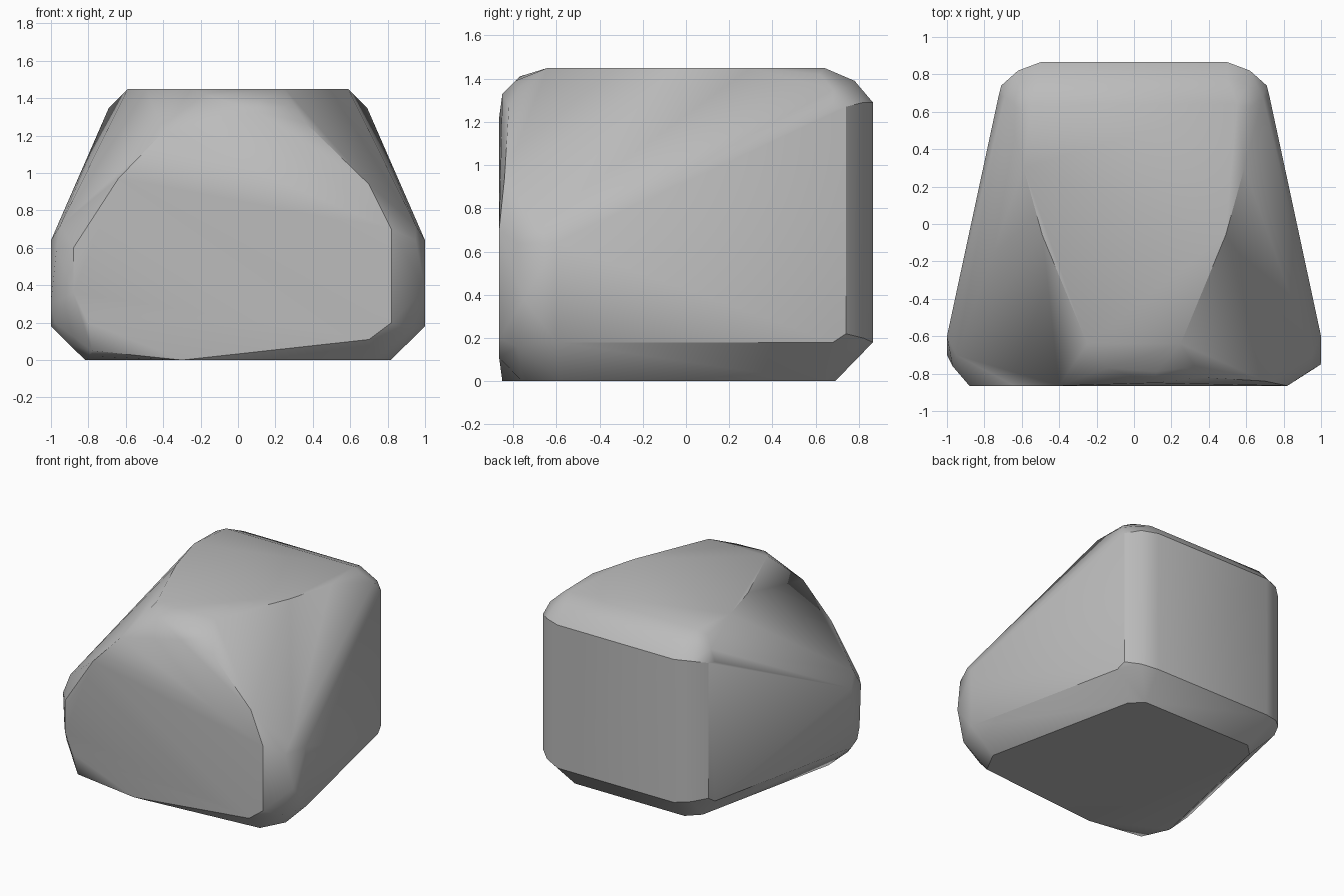
import bpy
import bmesh
import math

default_cube = bpy.data.objects.get("Cube")
if default_cube:
    bpy.data.objects.remove(default_cube, do_unlink=True)


def flat_material(name, colour):
    material = bpy.data.materials.new(name)
    material.use_nodes = True
    material.diffuse_color = colour
    shader = next(n for n in material.node_tree.nodes if n.type == "BSDF_PRINCIPLED")
    shader.inputs["Base Color"].default_value = colour
    return material


def both_sides(points):
    """Return the points together with their mirror images in x."""
    return points + [(-x, y, z) for x, y, z in points]


def flank(y):
    """Half width of the tapering flanks at a given depth."""
    return 1 - 0.215 * (y + 0.6)


def hull_object(name, points, material):
    mesh = bpy.data.meshes.new(name)
    bm = bmesh.new()
    for point in points:
        bm.verts.new(point)
    hull = bmesh.ops.convex_hull(bm, input=bm.verts)
    unused = {v for v in hull["geom_interior"] + hull["geom_unused"]
              if isinstance(v, bmesh.types.BMVert)}
    bmesh.ops.delete(bm, geom=list(unused), context="VERTS")
    # Merge nearly coplanar triangles into broad facets
    bmesh.ops.dissolve_limit(bm, angle_limit=math.radians(2),
                             verts=bm.verts, edges=bm.edges)
    bmesh.ops.recalc_face_normals(bm, faces=bm.faces)
    bm.to_mesh(mesh)
    bm.free()
    rock = bpy.data.objects.new(name, mesh)
    bpy.context.collection.objects.link(rock)
    mesh.materials.append(material)
    return rock


TOP, BACK, FRONT = 1.45, 0.865, -0.865

# Underside and the chamfer rising to the flanks
base = both_sides([(flank(y) - 0.18, y, 0) for y in (-0.58, 0.6)]
                  + [(0.47, 0.69, 0)])
base += [(-0.78, -0.74, 0.02), (-0.3, -0.85, 0), (0.72, -0.76, 0)]

# Flanks, with a sloping shoulder that climbs towards the back
flanks = both_sides([(flank(y), y, z) for y, z in
                     ((-0.6, 0.18), (-0.6, 0.64), (0.68, 0.18), (0.68, 1.26))])
shoulder = both_sides([(0.95, -0.7, 0.72), (0.69, 0.68, 1.35), (0.62, 0.62, 1.42)])

# Rounded back wall
back = both_sides([(0.5, BACK, 0.18), (0.5, BACK, 1.29), (0.62, 0.82, 0.2),
                   (0.62, 0.82, 1.29), (0.71, 0.74, 0.22), (0.71, 0.74, 1.27),
                   (0.5, 0.78, 1.39), (0.61, 0.75, 1.36)])

# Flat top narrowing to the front
crown = both_sides([(0.55, 0.64, TOP), (0.59, 0.3, TOP), (0.49, -0.06, TOP),
                    (0.25, -0.64, TOP)])
crown += [(-0.14, -0.77, 1.41), (0.12, -0.79, 1.39), (0.27, -0.77, 1.36)]

# Front facet, uneven from side to side
front = [(-0.4, FRONT, 1.22), (-0.64, FRONT, 0.97), (-0.88, FRONT, 0.6),
         (-0.88, FRONT, 0.36), (-0.8, FRONT, 0.2), (-0.78, -0.85, 0.05),
         (0.7, FRONT, 0.11), (0.82, FRONT, 0.2), (0.82, FRONT, 0.7),
         (0.7, -0.84, 0.94), (0.36, -0.82, 1.27), (0.1, -0.85, 1.33)]
corners = [(-1, -0.7, 0.3), (-0.97, -0.76, 0.6), (-0.98, -0.7, 0.2),
           (-0.9, -0.7, 0.08), (1, -0.75, 0.38), (0.95, -0.78, 0.64),
           (0.92, -0.78, 0.16)]

rock = hull_object("boulder", base + flanks + shoulder + back + crown + front + corners,
                   flat_material("stone grey", (0.5, 0.5, 0.5, 1)))

# Soft shading across the worn edges
bpy.ops.object.select_all(action="DESELECT")
rock.select_set(True)
bpy.context.view_layer.objects.active = rock
bpy.ops.object.shade_smooth_by_angle(angle=math.radians(32))
